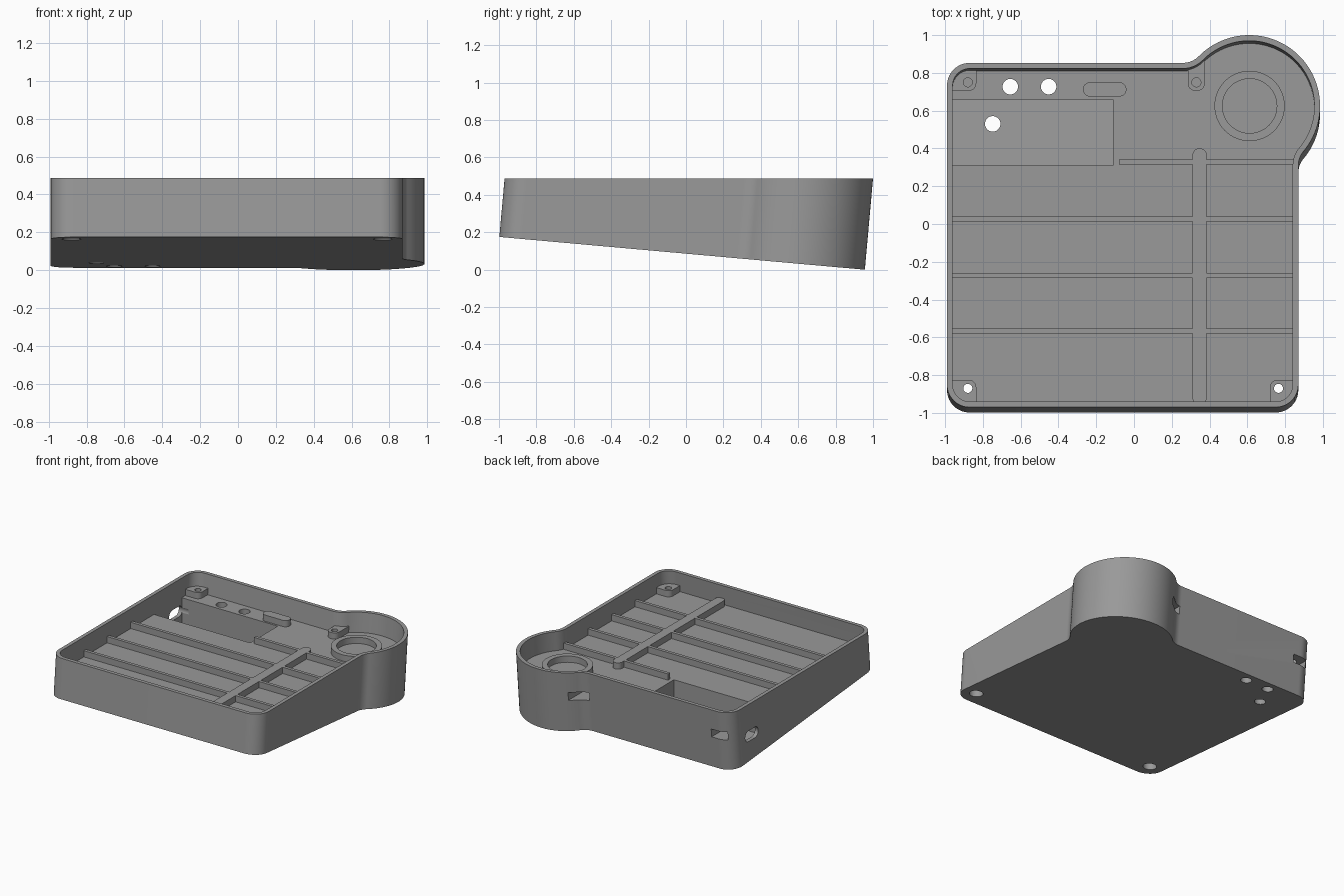
import bpy, bmesh, math

if "Cube" in bpy.data.objects:
    bpy.data.objects.remove(bpy.data.objects["Cube"])

K = 0.175 / 1.953          # slope of the tilted underside
RIM, FLOOR, TOP = 0.487, 0.33, 0.38

grey = bpy.data.materials.new("grey plastic")
grey.diffuse_color = (0.32, 0.32, 0.32, 1)
grey.use_nodes = True
grey.node_tree.nodes["Principled BSDF"].inputs["Base Color"].default_value = grey.diffuse_color


def arc(cx, cy, r, a0, a1, n=14):
    return [(cx + r * math.cos(math.radians(a0 + (a1 - a0) * i / n)),
             cy + r * math.sin(math.radians(a0 + (a1 - a0) * i / n))) for i in range(n + 1)]


def circle(cx, cy, r, n=48):
    return arc(cx, cy, r, 0, 360, n)[:-1]


def rrect(x0, x1, y0, y1, r):
    """Rounded rectangle; r = 0 gives plain corners."""
    if r == 0:
        return [(x0, y0), (x1, y0), (x1, y1), (x0, y1)]
    p = (arc(x0 + r, y0 + r, r, 180, 270, 10) + arc(x1 - r, y0 + r, r, 270, 360, 10)
         + arc(x1 - r, y1 - r, r, 0, 90, 10) + arc(x0 + r, y1 - r, r, 90, 180, 10))
    return [q for i, q in enumerate(p) if math.dist(q, p[i - 1]) > 1e-5]


def outline(o):
    """Case outline at rim height, moved inward by o."""
    c, f = 0.12 - o, 0.12 + o
    p = arc(-0.87, -0.85, c, 180, 270) + arc(0.75, -0.85, c, 270, 360)
    p += arc(0.99, 0.308, f, 180, 140.2)
    p += arc(0.61, 0.625, 0.375 - o, -39.8, 135.3, 64)[1:-1]
    p += arc(0.258, 0.973, f, -44.7, -90)
    return p + arc(-0.87, 0.733, c, 90, 180)


def loft(name, pts, low, high):
    """Solid between two images of the same outline."""
    bm = bmesh.new()
    a = [bm.verts.new(low(*p)) for p in pts]
    b = [bm.verts.new(high(*p)) for p in pts]
    bm.faces.new(a[::-1])
    bm.faces.new(b)
    for i in range(len(pts)):
        j = (i + 1) % len(pts)
        bm.faces.new((a[i], a[j], b[j], b[i]))
    bmesh.ops.recalc_face_normals(bm, faces=bm.faces)
    me = bpy.data.meshes.new(name)
    bm.to_mesh(me)
    bm.free()
    me.materials.append(grey)
    ob = bpy.data.objects.new(name, me)
    bpy.context.collection.objects.link(ob)
    return ob


def block(name, pts, z0, z1):
    return loft(name, pts, lambda x, y: (x, y, z0), lambda x, y: (x, y, z1))


def lean(z):
    return lambda x, y: (x, y + (z - RIM) * K, z)


def underside(x, y):
    t = (RIM - 0.175 + K * (y + 1)) / (1 + K * K)
    return (x, y - t * K, RIM - t)


def activate(ob):
    bpy.ops.object.select_all(action='DESELECT')
    ob.select_set(True)
    bpy.context.view_layer.objects.active = ob


def cut(ob, cutter):
    m = ob.modifiers.new("cut", 'BOOLEAN')
    m.operation, m.solver, m.object = 'DIFFERENCE', 'EXACT', cutter
    activate(ob)
    bpy.ops.object.modifier_apply(modifier=m.name)
    bpy.data.objects.remove(cutter)


# Tilted shell, with screw posts left standing in the cavity
case = loft("case", outline(0), underside, lean(RIM))
cavity = loft("cavity", outline(0.03), lean(FLOOR), lean(0.6))
for x0, x1, y0, y1 in ((-1.2, -0.835, 0.705, 1.2), (0.285, 0.375, 0.705, 1.2),
                       (-1.2, -0.835, -1.2, -0.825), (0.72, 1.2, -1.2, -0.825)):
    cut(cavity, block("post", rrect(x0, x1, y0, y1, 0.04), 0.2, TOP))
cut(case, cavity)

# Deep electronics pocket with a floor parallel to the underside
cut(case, loft("pocket", rrect(-0.96, -0.11, 0.31, 0.66, 0),
               lambda x, y: (x, y, 0.175 - K * (y + 1) + 0.04),
               lambda x, y: (x, y, FLOOR + 0.02)))

# Button holes through the base
for x, y in ((-0.655, 0.727), (-0.452, 0.727), (-0.748, 0.53)):
    cut(case, block("hole", circle(x, y, 0.041), -0.2, 0.45))

# Front screw holes, counterbored from below
for x in (-0.88, 0.765):
    cut(case, block("hole", circle(x, -0.87, 0.024, 32), -0.2, 0.45))
    cut(case, block("bore", circle(x, -0.87, 0.05, 32), -0.2, 0.24))

# Rear screw holes and the nut slots open to the back wall
for x in (-0.88, 0.33):
    cut(case, block("hole", circle(x, 0.75, 0.024, 32), 0.29, 0.45))
    cut(case, block("slot", rrect(x - 0.06, x + 0.07, 0.69, 1.1, 0), 0.26, 0.325))

# Cable port in the left wall
cut(case, loft("port", rrect(0.50, 0.665, 0.19, 0.275, 0.042),
               lambda y, z: (-1.1, y, z), lambda y, z: (-0.9, y, z)))

# Support ribs on the floor
LOW = FLOOR - 0.005
block("spine_rib", rrect(0.31, 0.385, -0.955, 0.40, 0.035), LOW, TOP)
for i, y in enumerate((0.328, 0.027, -0.272, -0.567)):
    left = -0.08 if i == 0 else -0.965
    block("rib_left", rrect(left, 0.312, y - 0.013, y + 0.013, 0), LOW, TOP)
    block("rib_right", rrect(0.383, 0.845, y - 0.013, y + 0.013, 0), LOW, TOP)

# Raised oblong support and the round knob collar
block("oblong_support", rrect(-0.27, -0.04, 0.675, 0.75, 0.037), LOW, TOP)
collar = block("knob_collar", circle(0.612, 0.625, 0.186, 64), LOW, TOP)
cut(collar, block("bore", circle(0.612, 0.625, 0.144, 64), 0.2, 0.5))

for ob in list(bpy.context.collection.objects):
    activate(ob)
    bpy.ops.object.shade_smooth_by_angle(angle=math.radians(30))
